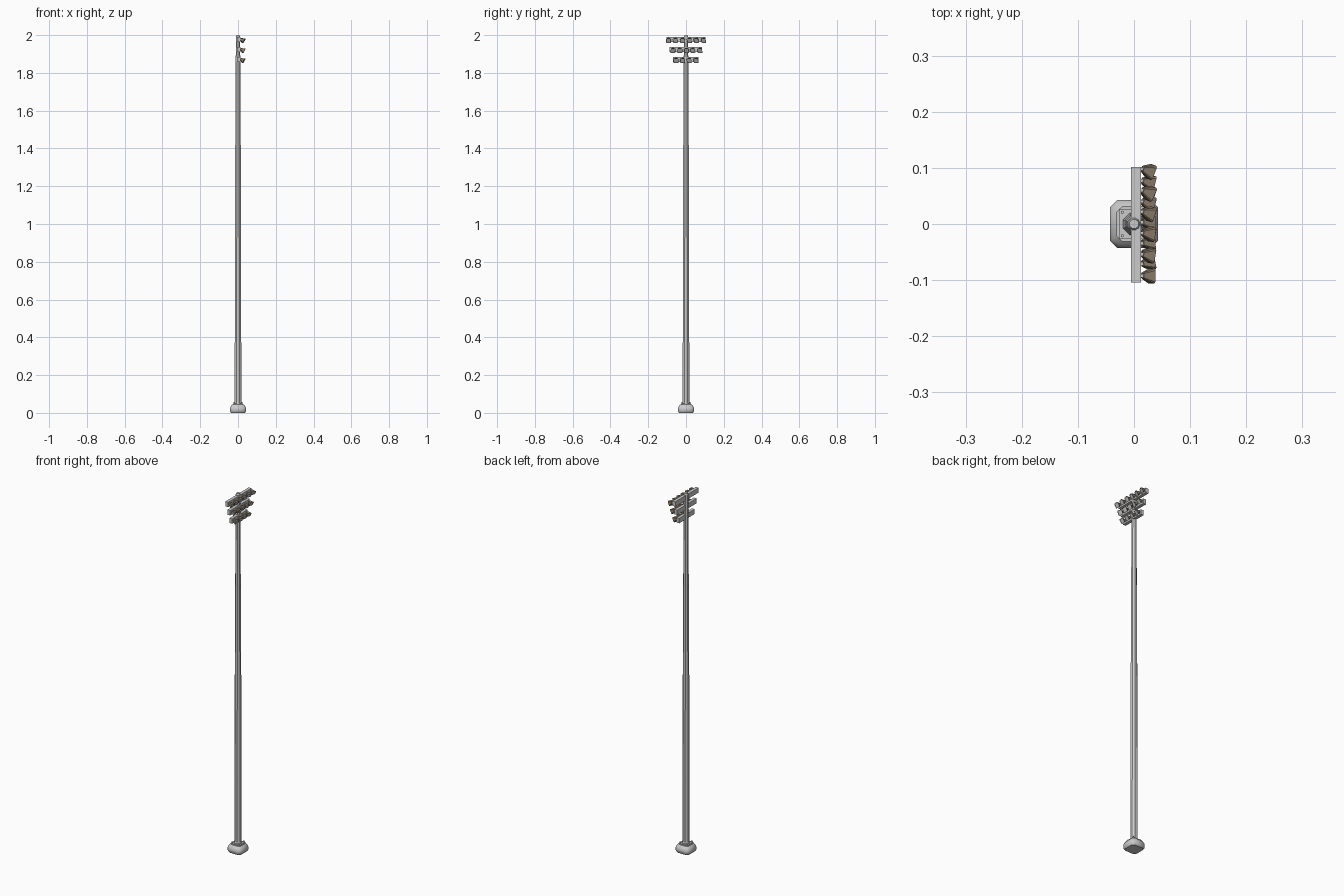
import bpy, bmesh, math, random
from mathutils import Matrix, Vector

if "Cube" in bpy.data.objects:
    bpy.data.objects.remove(bpy.data.objects["Cube"])

random.seed(4)


def material(name, color):
    m = bpy.data.materials.new(name)
    m.diffuse_color = color
    m.use_nodes = True
    m.node_tree.nodes["Principled BSDF"].inputs["Base Color"].default_value = m.diffuse_color
    return m


brown = material("bronze_housing", (0.25, 0.2, 0.14, 1))
lens = material("pale_lens", (0.85, 0.85, 0.85, 1))


def finish(name, bm, mats=()):
    bmesh.ops.recalc_face_normals(bm, faces=bm.faces)
    me = bpy.data.meshes.new(name)
    bm.to_mesh(me)
    bm.free()
    ob = bpy.data.objects.new(name, me)
    bpy.context.collection.objects.link(ob)
    for m in mats:
        me.materials.append(m)
    return ob


def box(name, center, size):
    bm = bmesh.new()
    bmesh.ops.create_cube(bm, size=1, matrix=Matrix.Translation(center) @ Matrix.Diagonal((*size, 1)))
    return finish(name, bm)


def loft(name, rings, mats=(), matrix=Matrix()):
    """Skin a list of equal-length point rings and cap both ends."""
    bm = bmesh.new()
    loops = [[bm.verts.new(matrix @ Vector(p)) for p in r] for r in rings]
    for a, b in zip(loops, loops[1:]):
        for i in range(len(a)):
            j = (i + 1) % len(a)
            bm.faces.new((a[i], a[j], b[j], b[i]))
    bm.faces.new(loops[0][::-1])
    bm.faces.new(loops[-1])
    return finish(name, bm, mats)


def polygon(r, z, n, cx=0, cy=0):
    return [(cx + r * math.cos(2 * math.pi * (i + .5) / n),
             cy + r * math.sin(2 * math.pi * (i + .5) / n), z) for i in range(n)]


def chamfered(h, c, z):
    """Square of half-size h with corners cut by c."""
    k = h - c
    return [(h, -k, z), (h, k, z), (k, h, z), (-k, h, z),
            (-h, k, z), (-h, -k, z), (-k, -h, z), (k, -h, z)]


# Concrete foot, smooth shaded
foot = loft("concrete_foot", [chamfered(.037, .012, 0), chamfered(.043, .013, .010),
                              chamfered(.043, .013, .024), chamfered(.038, .012, .036),
                              chamfered(.031, .010, .044)])
for p in foot.data.polygons:
    p.use_smooth = abs(p.normal.z) < .99

# Base plate, anchor bolts, collar
box("base_plate", (0, 0, .046), (.054, .054, .006))
for sx in (-1, 1):
    for sy in (-1, 1):
        loft("anchor_bolt", [polygon(.003, z, 6, sx * .021, sy * .021) for z in (.048, .057)])
loft("pole_collar", [polygon(.021, .048, 8), polygon(.021, .054, 8), polygon(.0185, .060, 8)])

# Telescoping octagonal pole sections: bottom z, top z, bottom radius, top radius
for z0, z1, r0, r1 in ((.05, .385, .0192, .0186), (.38, .985, .0182, .0172),
                       (.98, 1.485, .0168, .0156), (1.48, 1.992, .0145, .0125)):
    loft("pole_section", [polygon(r0, z0, 8), polygon(r1, z1, 8)])
loft("pole_cap", [polygon(.0115, 1.99, 12), polygon(.0085, 2.0, 12)])


def floodlight(loc, yaw, pitch):
    """Flared housing aimed along local +z, with a shallow recessed lens."""
    aim = Vector((math.cos(yaw) * math.cos(pitch), math.sin(yaw) * math.cos(pitch), -math.sin(pitch)))
    m = Matrix.Translation(loc) @ aim.to_track_quat('Z', 'Y').to_matrix().to_4x4()
    rings = [chamfered(.005, .0015, -.001), chamfered(.0075, .002, .004), chamfered(.0135, .003, .018),
             chamfered(.0123, .0027, .018), chamfered(.0115, .0025, .0165)]
    ob = loft("floodlight", rings, (brown, lens), m)
    for p in ob.data.polygons:
        if p.index >= 24 and p.index != 32:
            p.material_index = 1


# Crossbars with floodlights: height, half length, lamp count, outer lamp offset
for z, half, count, reach in ((1.976, .103, 6, .095), (1.923, .086, 5, .074), (1.870, .068, 4, .055)):
    box("crossbar", (.0035, -.001, z), (.0175, 2 * half, .027))
    for i in range(count):
        y = -reach + 2 * reach * i / (count - 1) + .003
        yaw = -.12 - y * 2 + random.uniform(-.2, .2)
        box("lamp_bracket", (.0135, y, z), (.006, .006, .012))
        floodlight((.016, y, z + .003), yaw, math.radians(30))
